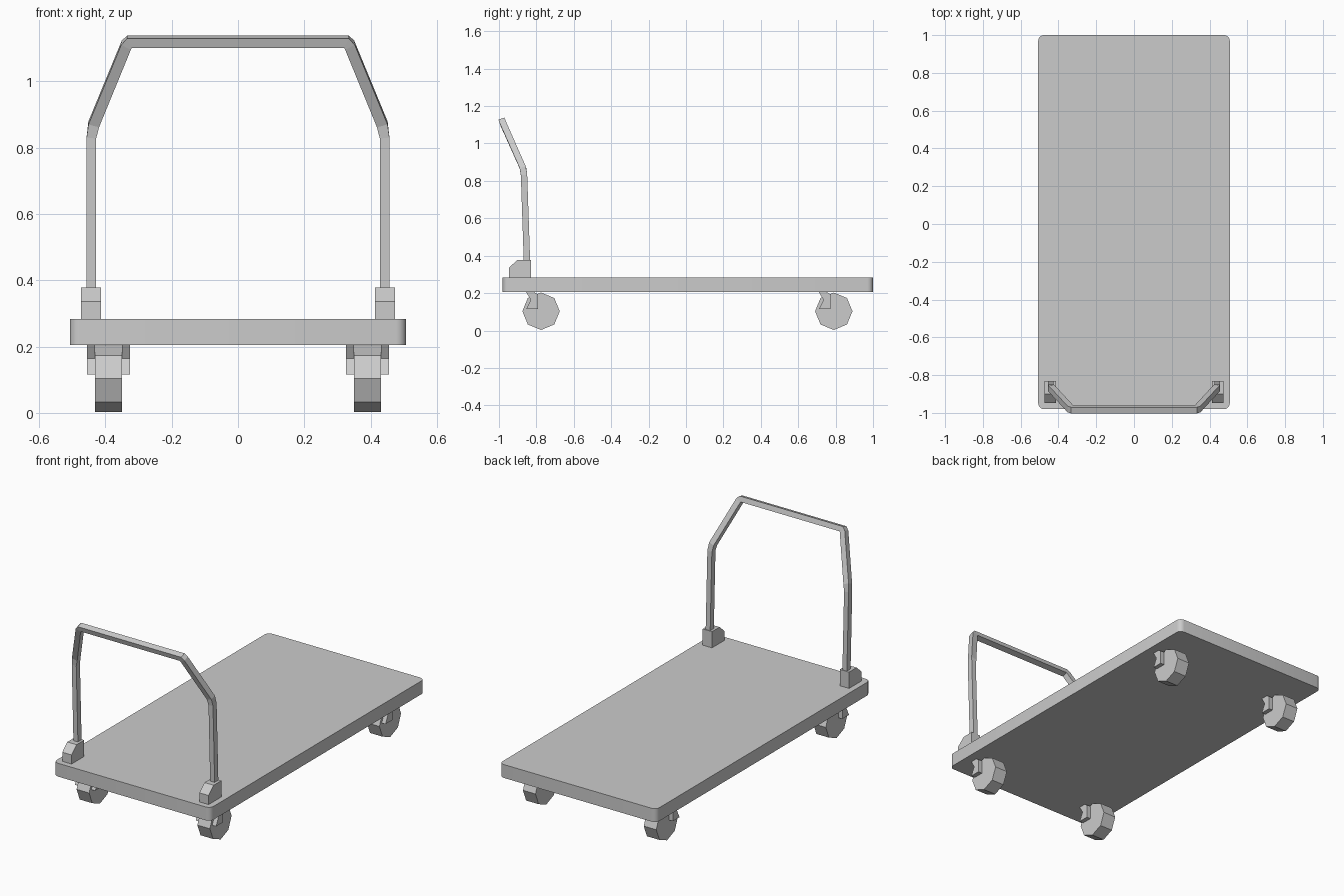
import bpy, bmesh
from math import cos, sin, pi
from mathutils import Vector

if "Cube" in bpy.data.objects:
    bpy.data.objects.remove(bpy.data.objects["Cube"])

grey = bpy.data.materials.new("plain_grey")
grey.use_nodes = True
grey.diffuse_color = (0.6, 0.6, 0.6, 1)
grey.node_tree.nodes["Principled BSDF"].inputs["Base Color"].default_value = (0.6, 0.6, 0.6, 1)


def loft(name, rings):
    """Join equal rings of points into a closed, capped solid."""
    bm = bmesh.new()
    loops = [[bm.verts.new(p) for p in ring] for ring in rings]
    n = len(loops[0])
    for a, b in zip(loops, loops[1:]):
        for i in range(n):
            j = (i + 1) % n
            bm.faces.new((a[i], a[j], b[j], b[i]))
    bm.faces.new(loops[0])
    bm.faces.new(loops[-1])
    bmesh.ops.recalc_face_normals(bm, faces=bm.faces)
    mesh = bpy.data.meshes.new(name)
    bm.to_mesh(mesh)
    bm.free()
    mesh.materials.append(grey)
    obj = bpy.data.objects.new(name, mesh)
    bpy.context.scene.collection.objects.link(obj)
    return obj


def side_profile(name, points, x0, x1):
    """Extrude a (y, z) outline across x."""
    return loft(name, [[(x, y, z) for y, z in points] for x in (x0, x1)])


# Deck with rounded vertical corners
HALF_X, Y0, Y1, R, STEPS = 0.507, -0.98, 1.0, 0.03, 4
outline = []
corners = [(HALF_X - R, Y1 - R), (R - HALF_X, Y1 - R), (R - HALF_X, Y0 + R), (HALF_X - R, Y0 + R)]
for k, (cx, cy) in enumerate(corners):
    for s in range(STEPS + 1):
        a = (k + s / STEPS) * pi / 2
        outline.append((cx + R * cos(a), cy + R * sin(a)))
deck = loft("deck", [[(x, y, z) for x, y in outline] for z in (0.205, 0.283)])
bpy.ops.object.select_all(action='DESELECT')
bpy.context.view_layer.objects.active = deck
deck.select_set(True)
bpy.ops.object.shade_smooth_by_angle(angle=pi / 6)

# Push handle: square tube swept along a leaning, mirrored path
half = [(0.442, -0.85, 0.36), (0.442, -0.866, 0.83), (0.435, -0.872, 0.87),
        (0.337, -0.978, 1.108), (0.327, -0.982, 1.119)]
path = [Vector(p) for p in half]
path += [Vector((-p.x, p.y, p.z)) for p in reversed(path)]
rings = []
for i, p in enumerate(path):
    before = (p - path[i - 1]).normalized() if i else Vector()
    after = (path[i + 1] - p).normalized() if i < len(path) - 1 else Vector()
    tangent = (before + after).normalized()
    depth = Vector((0, 0.95, 0.3)) if p.z > 0.85 else Vector((0, 1, 0.03))
    depth = (depth - tangent * depth.dot(tangent)).normalized() * 0.017
    across = tangent.cross(depth).normalized() * (0.0165 if p.z > 0.85 else 0.0145)
    rings.append([p + depth + across, p - depth + across, p - depth - across, p + depth - across])
loft("handle", rings)

# Handle sockets, wheels and caster forks on both sides
socket = [(-0.947, 0.28), (-0.947, 0.336), (-0.9, 0.378), (-0.83, 0.378), (-0.83, 0.28)]
fork = [(-0.08, 0.206), (-0.055, 0.164), (-0.079, 0.115), (-0.017, 0.115), (-0.017, 0.193), (-0.038, 0.206)]
for side, s in (("left", 1), ("right", -1)):
    side_profile(f"{side}_handle_socket", socket, s * 0.413, s * 0.473)
    for end, yc in (("front", -0.775), ("rear", 0.79)):
        wheel = [(yc + 0.1 * cos(k * pi / 4), 0.103 + 0.1 * sin(k * pi / 4)) for k in range(8)]
        side_profile(f"{end}_{side}_wheel", wheel, s * 0.35, s * 0.431)
        plate = [(yc + y, z) for y, z in fork]
        side_profile(f"{end}_{side}_fork_outer", plate, s * 0.431, s * 0.456)
        side_profile(f"{end}_{side}_fork_inner", plate, s * 0.325, s * 0.35)
